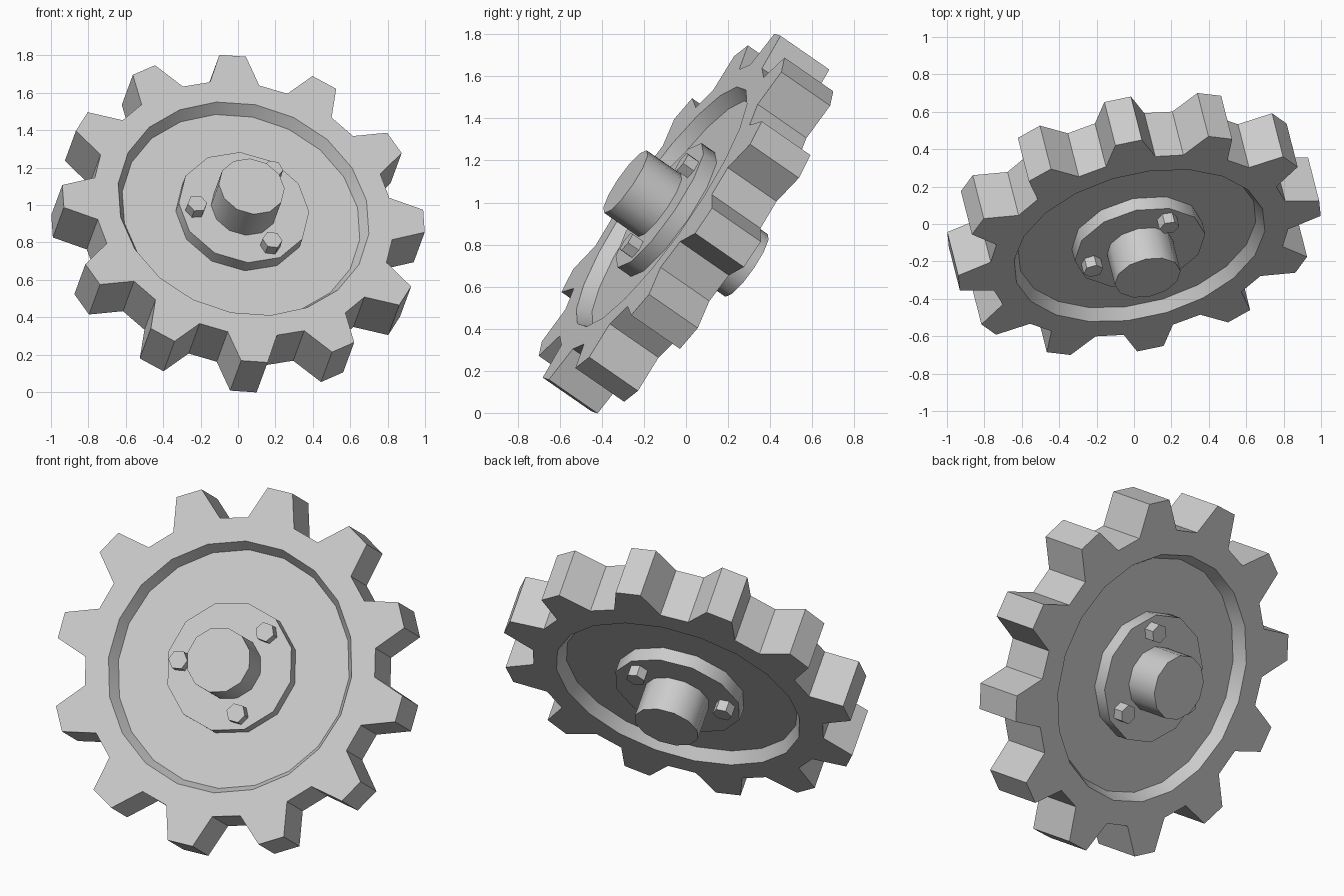
import bpy, bmesh, math
from mathutils import Matrix, Vector

cube = bpy.data.objects.get("Cube")
if cube:
    bpy.data.objects.remove(cube, do_unlink=True)

# Main dimensions
THICK = 0.288                       # gear thickness
R_TIP, R_ROOT = 0.99, 0.817
R_RECESS, R_FLOOR = 0.688, 0.652    # sloping wall of the round recess
DEPTH = 0.066                       # depth of the recess
TEETH = 12

# Tilted frame: local z is the axle, local y points at a tooth
n = Vector((0.205, -0.805, 0.557)).normalized()
v = Vector((-0.06, 0.56, 0.816))
v = (v - n * v.dot(n)).normalized()
u = v.cross(n)
TILT = Matrix.Translation((0, 0, 0.9)) @ Matrix((u, v, n)).transposed().to_4x4()

# Single grey metal colour
metal = bpy.data.materials.new("grey_metal")
metal.use_nodes = True
metal.diffuse_color = (0.6, 0.6, 0.6, 1)
metal.node_tree.nodes["Principled BSDF"].inputs["Base Color"].default_value = (0.6, 0.6, 0.6, 1)


def polar(r, deg, z=0):
    a = math.radians(deg)
    return (r * math.cos(a), r * math.sin(a), z)


def finish(name, bm, smooth=None):
    bmesh.ops.recalc_face_normals(bm, faces=bm.faces)
    me = bpy.data.meshes.new(name)
    bm.to_mesh(me)
    bm.free()
    me.materials.append(metal)
    ob = bpy.data.objects.new(name, me)
    bpy.context.collection.objects.link(ob)
    ob.matrix_world = TILT
    if smooth:
        bpy.ops.object.select_all(action='DESELECT')
        ob.select_set(True)
        bpy.context.view_layer.objects.active = ob
        bpy.ops.object.shade_smooth_by_angle(angle=math.radians(smooth))
    return ob


def prism(name, r, length, sides, pos=(0, 0, 0), turn=90, smooth=None):
    """Straight prism centred on the gear's middle plane."""
    bm = bmesh.new()
    base = bm.faces.new([bm.verts.new(polar(r, turn + i * 360 / sides, -length / 2))
                         for i in range(sides)])
    ext = bmesh.ops.extrude_face_region(bm, geom=[base], use_keep_orig=True)
    bmesh.ops.translate(bm, vec=(0, 0, length),
                        verts=[g for g in ext["geom"] if isinstance(g, bmesh.types.BMVert)])
    bmesh.ops.translate(bm, vec=pos, verts=bm.verts)
    return finish(name, bm, smooth)


def loop_of(bm, points):
    vs = [bm.verts.new(p) for p in points]
    return [bm.edges.new((vs[i - 1], vs[i])) for i in range(len(vs))]


def extrude_loop(bm, edges, scale, drop):
    """Extrude an edge loop down and inwards; return its new vertices."""
    geom = bmesh.ops.extrude_edge_only(bm, edges=edges)["geom"]
    vs = [g for g in geom if isinstance(g, bmesh.types.BMVert)]
    bmesh.ops.scale(bm, vec=(scale, scale, 1), verts=vs)
    bmesh.ops.translate(bm, vec=(0, 0, -drop), verts=vs)
    return vs


# Gear body: front half with teeth and sloping recess, then mirrored to the back
bm = bmesh.new()
top = THICK / 2
outline = []
for i in range(TEETH):
    a = 90 + i * 360 / TEETH
    outline += [polar(R_ROOT, a - 9.5, top), polar(R_TIP, a - 4.2, top),
                polar(R_TIP, a + 4.2, top), polar(R_ROOT, a + 9.5, top)]
rim = loop_of(bm, outline)
hole = loop_of(bm, [polar(R_RECESS, 99 + i * 18, top) for i in range(20)])
bmesh.ops.triangle_fill(bm, edges=rim + hole, use_beauty=True, normal=(0, 0, 1))
extrude_loop(bm, rim, 1, top)
floor = extrude_loop(bm, hole, R_FLOOR / R_RECESS, DEPTH)
bm.faces.new(sorted(floor, key=lambda w: math.atan2(w.co.y, w.co.x)))
back = bmesh.ops.duplicate(bm, geom=bm.verts[:] + bm.edges[:] + bm.faces[:])["geom"]
bmesh.ops.scale(bm, vec=(1, 1, -1),
                verts=[g for g in back if isinstance(g, bmesh.types.BMVert)])
bmesh.ops.remove_doubles(bm, verts=bm.verts, dist=0.0005)
finish("gear_body", bm, 25)

# Hub plate and axle
prism("hub_plate", 0.357, THICK + 0.024, 12, smooth=35)
prism("axle", 0.18, 0.715, 12, smooth=35)

# Three hexagonal bolts running through the hub plate
for i, a in enumerate((54, 188, 298)):
    prism(f"bolt_{i + 1}", 0.054, THICK + 0.15, 6, pos=polar(0.273, a), turn=a)
